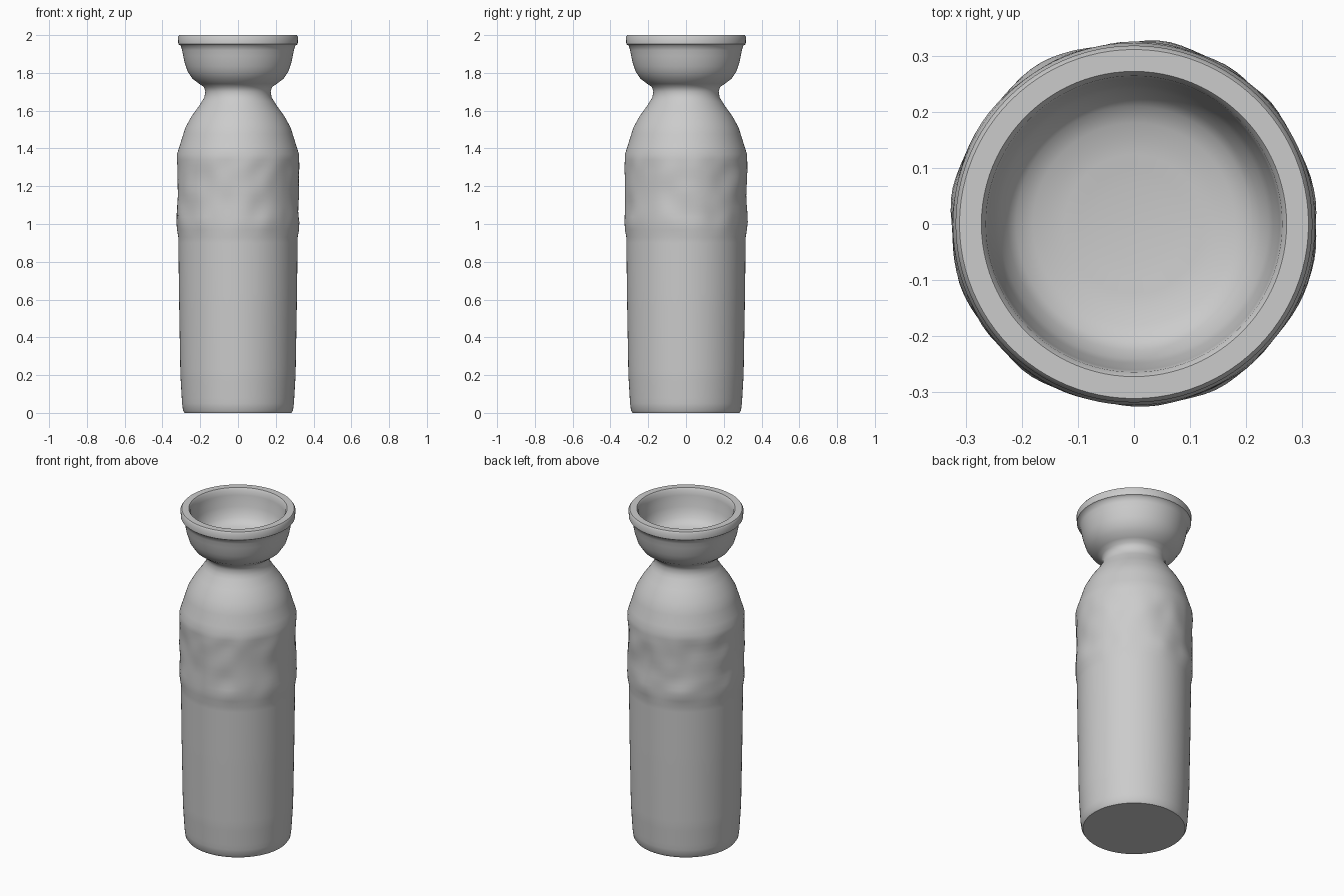
import bpy, bmesh, math
from mathutils import Vector, noise

if "Cube" in bpy.data.objects:
    bpy.data.objects.remove(bpy.data.objects["Cube"])

SEGMENTS = 96

# Outline (radius, height): base, body, raised band, shoulder, neck, cup, rim, inner bowl
CONTROL = [
    (0.283, 0.0), (0.291, 0.012), (0.296, 0.05), (0.305, 0.2), (0.312, 0.6),
    (0.316, 0.93), (0.323, 0.97), (0.325, 1.01), (0.321, 1.12), (0.321, 1.25),
    (0.324, 1.34), (0.323, 1.37), (0.310, 1.41), (0.279, 1.51), (0.246, 1.57),
    (0.203, 1.63), (0.178, 1.67), (0.173, 1.70), (0.180, 1.725), (0.205, 1.742),
    (0.240, 1.768), (0.268, 1.81), (0.284, 1.86), (0.296, 1.92), (0.303, 1.944),
    (0.316, 1.952), (0.318, 1.99), (0.311, 2.0), (0.272, 2.0), (0.264, 1.988),
    (0.256, 1.93), (0.240, 1.86), (0.210, 1.815), (0.150, 1.795), (0.070, 1.787),
]


def subdivide(points, step=0.03):
    """Split long profile spans so the band can carry relief."""
    out = [points[0]]
    for (r0, z0), (r1, z1) in zip(points, points[1:]):
        n = max(1, round(math.hypot(r1 - r0, z1 - z0) / step))
        out += [(r0 + (r1 - r0) * i / n, z0 + (z1 - z0) * i / n) for i in range(1, n + 1)]
    return out


def relief(r, a, z):
    """Worn, shallow relief on the band around the upper body."""
    if not 0.95 < z < 1.36:
        return 0.0
    fade = min(1, (z - 0.95) / 0.06, (1.36 - z) / 0.04)
    p = Vector((math.cos(a) * r, math.sin(a) * r, z))
    return fade * 0.008 * noise.noise(p * 9)


# Lathe the whole bottle as one closed surface
bm = bmesh.new()
rings = []
for r, z in subdivide(CONTROL):
    ring = []
    for i in range(SEGMENTS):
        a = 2 * math.pi * i / SEGMENTS
        rr = r + relief(r, a, z)
        ring.append(bm.verts.new((rr * math.cos(a), rr * math.sin(a), z)))
    rings.append(ring)
for low, high in zip(rings, rings[1:]):
    for i in range(SEGMENTS):
        j = (i + 1) % SEGMENTS
        bm.faces.new((low[i], low[j], high[j], high[i]))

# Flat base and bowl floor
bm.faces.new(rings[0][::-1])
centre = bm.verts.new((0, 0, 1.785))
for i in range(SEGMENTS):
    bm.faces.new((rings[-1][i], rings[-1][(i + 1) % SEGMENTS], centre))

mesh = bpy.data.meshes.new("bottle")
bm.to_mesh(mesh)
bm.free()
bottle = bpy.data.objects.new("bottle", mesh)
bpy.context.collection.objects.link(bottle)

bpy.context.view_layer.objects.active = bottle
bottle.select_set(True)
bpy.ops.object.shade_smooth_by_angle(angle=math.radians(50))
